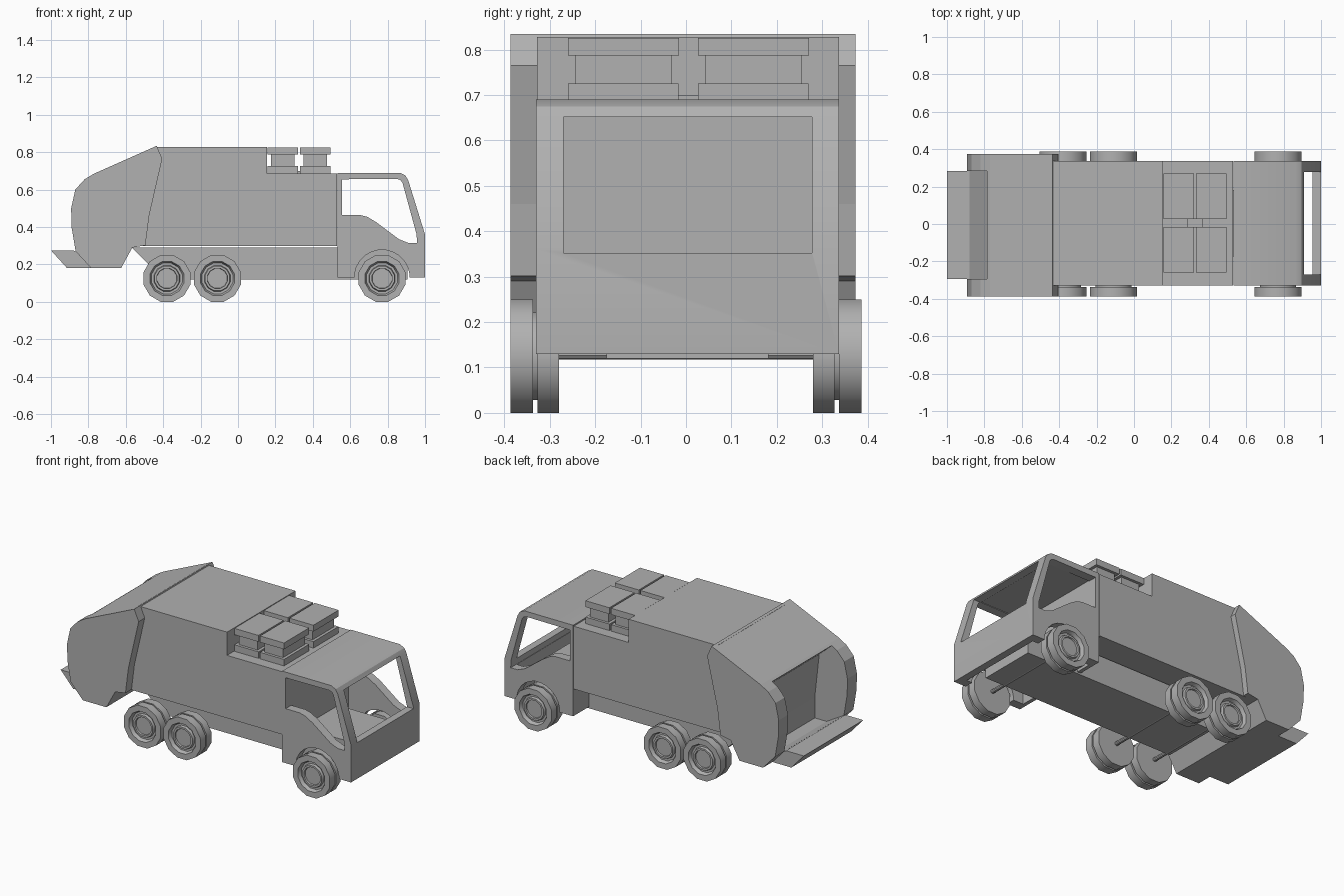
import bpy, bmesh, math

if "Cube" in bpy.data.objects:
    bpy.data.objects.remove(bpy.data.objects["Cube"])

grey = bpy.data.materials.new("mid_grey")
grey.diffuse_color = (.44, .44, .44, 1)
grey.use_nodes = True
grey.node_tree.nodes["Principled BSDF"].inputs["Base Color"].default_value = grey.diffuse_color


def finish(bm, name):
    bmesh.ops.recalc_face_normals(bm, faces=bm.faces)
    me = bpy.data.meshes.new(name)
    bm.to_mesh(me)
    bm.free()
    me.materials.append(grey)
    ob = bpy.data.objects.new(name, me)
    bpy.context.collection.objects.link(ob)
    return ob


def prism(name, pts, y0, y1):
    """Extrude an x-z outline from y0 to y1."""
    bm = bmesh.new()
    face = bm.faces.new([bm.verts.new((x, y0, z)) for x, z in pts])
    ext = bmesh.ops.extrude_face_region(bm, geom=[face])
    for v in ext["geom"]:
        if isinstance(v, bmesh.types.BMVert):
            v.co.y = y1
    return finish(bm, name)


def box(name, x0, x1, y0, y1, z0, z1):
    return prism(name, [(x0, z0), (x1, z0), (x1, z1), (x0, z1)], y0, y1)


def disc(x, z, r, n):
    return [(x + r * math.cos(2 * math.pi * (i + .5) / n),
             z + r * math.sin(2 * math.pi * (i + .5) / n)) for i in range(n)]


def cut(ob, cutters):
    for c in cutters:
        m = ob.modifiers.new("cut", 'BOOLEAN')
        m.operation, m.solver, m.object = 'DIFFERENCE', 'EXACT', c
        c.hide_render = True
    dg = bpy.context.evaluated_depsgraph_get()
    me = bpy.data.meshes.new_from_object(ob.evaluated_get(dg))
    ob.modifiers.clear()
    ob.data = me
    for c in cutters:
        bpy.data.objects.remove(c)


def smooth(ob, degrees):
    bpy.ops.object.select_all(action='DESELECT')
    ob.select_set(True)
    bpy.context.view_layer.objects.active = ob
    bpy.ops.object.shade_smooth_by_angle(angle=math.radians(degrees))


def lathe(name, x, z, side, profile, n=12):
    """Revolve (radius, |y|) points around a y-axis line, capped at both ends."""
    bm = bmesh.new()
    rings = [[bm.verts.new((px, side * y, pz)) for px, pz in disc(x, z, r, n)]
             for r, y in profile]
    for a, b in zip(rings, rings[1:]):
        for i in range(n):
            j = (i + 1) % n
            bm.faces.new((a[i], a[j], b[j], b[i]))
    bm.faces.new(rings[0])
    bm.faces.new(rings[-1])
    return finish(bm, name)


# Cab shell with open side windows, windscreen, floor and wheel arches
cab = prism("cab", [(.532, .13), (1, .13), (1, .36), (.91, .65), (.895, .675),
                    (.865, .69), (.532, .69)], -.33, .337)
cavity = prism("cab_cavity", [(.555, .05), (.955, .05), (.955, .355), (.875, .635),
                              (.85, .66), (.555, .66)], -.275, .282)
window = prism("side_windows", [(.555, .655), (.555, .465), (.65, .465), (.69, .455),
                                (.74, .425), (.86, .335), (.91, .315), (.957, .315),
                                (.955, .36), (.88, .635), (.87, .65), (.85, .657)], -.5, .5)
screen = box("windscreen", .8, 1.2, -.27, .277, .352, .652)
arch = prism("wheel_arches", disc(.77, .13, .148, 24), -.5, .5)
cut(cab, [cavity, window, screen, arch])
smooth(cab, 30)

# Refuse container with a lowered front deck
prism("container", [(-.56, .299), (.528, .299), (.528, .685), (.155, .685),
                    (.155, .828), (-.45, .828)], -.328, .337)

# Tail loader with hopper opening
tail = prism("tail_loader", [(-.435, .834), (-.77, .685), (-.82, .655), (-.87, .60),
                             (-.892, .50), (-.89, .40), (-.868, .27), (-.785, .18),
                             (-.625, .18), (-.565, .29), (-.495, .302), (-.475, .46),
                             (-.405, .765)], -.387, .373)
hopper = prism("hopper_cut", [(-1.1, .276), (-.88, .276), (-.75, .20), (-.67, .20),
                              (-.67, .33), (-.70, .60), (-.785, .675), (-.785, .9),
                              (-1.1, .9)], -.295, .283)
cut(tail, [hopper])
prism("loading_lip", [(-1, .275), (-.915, .181), (-.70, .181), (-.70, .20),
                      (-.75, .20), (-.88, .275)], -.295, .283)

# Chassis beam
prism("chassis", [(-.568, .29), (-.40, .12), (.905, .12), (.905, .29)], -.175, .182)

# Roof units: base, neck and cap
for i, x in enumerate((.158, .332)):
    for j, y in enumerate((-.26, .026)):
        tag = f"{i}{j}"
        box("roof_unit_base_" + tag, x, x + .163, y, y + .244, .68, .725)
        box("roof_unit_neck_" + tag, x + .018, x + .145, y + .017, y + .228, .725, .787)
        box("roof_unit_cap_" + tag, x, x + .163, y, y + .245, .787, .826)
box("roof_unit_link", .285, .37, -.02, .03, .68, .70)

# Wheels with twin treads, rims and hubs; axles between them
R = .125 / math.cos(math.pi / 12)
tyre = [(.10, .28), (R, .28), (R, .327), (.10, .327), (.10, .337), (R, .337),
        (R, .387), (.094, .387), (.085, .365), (.072, .365),
        (.068, .38), (.056, .38), (.054, .37)]
for n, x in (("front", .77), ("middle", -.11), ("rear", -.38)):
    for s, side in (("right", -1), ("left", 1)):
        smooth(lathe(f"{n}_{s}_wheel", x, .125, side, tyre), 35)
    prism(n + "_axle", disc(x, .13, .012, 10), -.30, .30)
